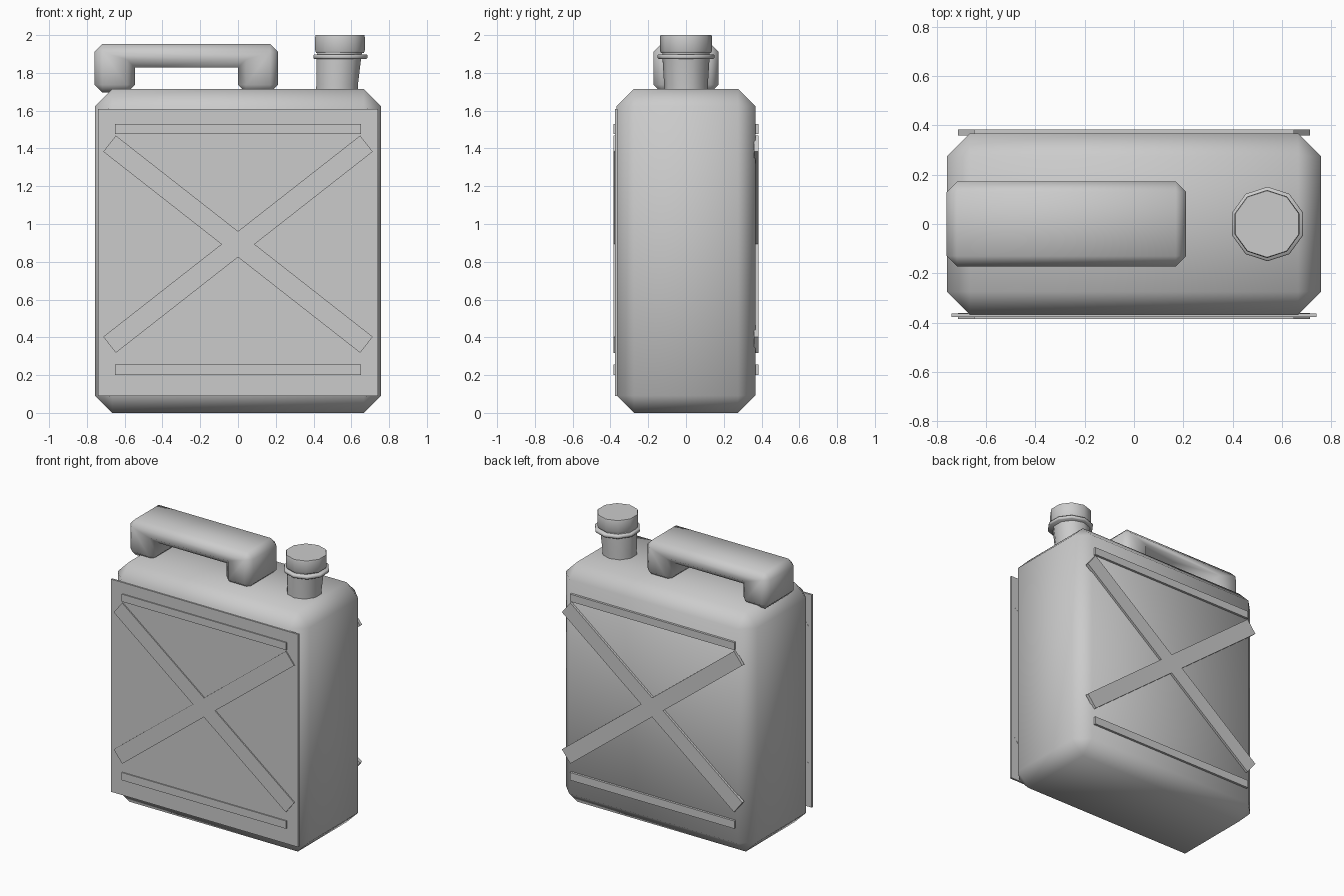
import bpy, bmesh, math
from mathutils import Matrix

if "Cube" in bpy.data.objects:
    bpy.data.objects.remove(bpy.data.objects["Cube"])


def finish(name, bm, smooth=True, angle=60):
    bmesh.ops.recalc_face_normals(bm, faces=bm.faces[:])
    me = bpy.data.meshes.new(name)
    bm.to_mesh(me)
    bm.free()
    ob = bpy.data.objects.new(name, me)
    bpy.context.collection.objects.link(ob)
    if smooth:
        bpy.ops.object.select_all(action='DESELECT')
        ob.select_set(True)
        bpy.context.view_layer.objects.active = ob
        bpy.ops.object.shade_smooth_by_angle(angle=math.radians(angle))
    return ob


def box(name, lo, hi, bevel=0.0, turn=0.0):
    size = [b - a for a, b in zip(lo, hi)]
    mid = [(a + b) / 2 for a, b in zip(lo, hi)]
    bm = bmesh.new()
    bmesh.ops.create_cube(bm, size=1)
    bmesh.ops.scale(bm, vec=size, verts=bm.verts)
    if bevel:
        bmesh.ops.bevel(bm, geom=bm.edges[:], offset=bevel, segments=1,
                        affect='EDGES', profile=0.5)
    bmesh.ops.transform(bm, verts=bm.verts,
                        matrix=Matrix.Translation(mid) @ Matrix.Rotation(turn, 4, 'Y'))
    return finish(name, bm, smooth=bevel > 0)


# Chamfered can body
box("can_body", (-0.758, -0.367, 0), (0.758, 0.367, 1.715), 0.092)

# Thin plate over the front
box("front_plate", (-0.74, -0.377, 0.09), (0.74, -0.363, 1.61))

# Raised ribs on front and back: two bars and a cross
half = math.hypot(1.36, 1.065) / 2
tilt = math.atan2(1.065, 1.36)
for side, y0, y1 in (("front", -0.385, -0.362), ("back", 0.36, 0.383)):
    box(side + "_rib_lower", (-0.65, y0, 0.2), (0.65, y1, 0.255))
    box(side + "_rib_upper", (-0.65, y0, 1.477), (0.65, y1, 1.53))
    for label, s in (("rising", -1), ("falling", 1)):
        box(f"{side}_rib_{label}", (-half, y0, 0.893 - 0.054),
            (half, y1, 0.893 + 0.054), turn=s * tilt)

# Carry handle: arch profile extruded across, outer edges chamfered
profile = [(-0.76, 1.695), (-0.545, 1.695), (-0.545, 1.828), (0.0, 1.828),
           (0.0, 1.695), (0.212, 1.695), (0.212, 1.953), (-0.76, 1.953)]
bm = bmesh.new()
face = bm.faces.new([bm.verts.new((x, -0.172, z)) for x, z in profile])
new = bmesh.ops.extrude_face_region(bm, geom=[face])["geom"]
bmesh.ops.translate(bm, vec=(0, 0.344, 0),
                    verts=[v for v in new if isinstance(v, bmesh.types.BMVert)])
bmesh.ops.recalc_face_normals(bm, faces=bm.faces[:])
bm.normal_update()
outer = [e for e in bm.edges if e.is_convex]
bmesh.ops.bevel(bm, geom=outer, offset=0.042, segments=1, affect='EDGES', profile=0.5)
finish("carry_handle", bm)


def lathe(name, rings, sides=10):
    """Ten-sided stack of rings given as (centre x, radius, z)."""
    bm = bmesh.new()
    loops = []
    for cx, r, z in rings:
        loops.append([bm.verts.new((cx + r * math.sin(2 * math.pi * i / sides),
                                    r * math.cos(2 * math.pi * i / sides), z))
                      for i in range(sides)])
    for a, b in zip(loops, loops[1:]):
        for i in range(sides):
            j = (i + 1) % sides
            bm.faces.new((a[i], a[j], b[j], b[i]))
    bm.faces.new(loops[0])
    bm.faces.new(loops[-1])
    return finish(name, bm)


# Slightly leaning neck, flange and screw cap
lathe("spout_neck", [(0.523, 0.116, 1.68), (0.525, 0.116, 1.74),
                     (0.533, 0.124, 1.87), (0.54, 0.124, 1.92)])
lathe("spout_flange", [(0.542, 0.146, 1.874), (0.542, 0.151, 1.88),
                       (0.542, 0.151, 1.892), (0.542, 0.146, 1.898)])
lathe("screw_cap", [(0.54, 0.132, 1.905), (0.54, 0.138, 1.918),
                    (0.54, 0.138, 1.99), (0.54, 0.135, 2.0)])
